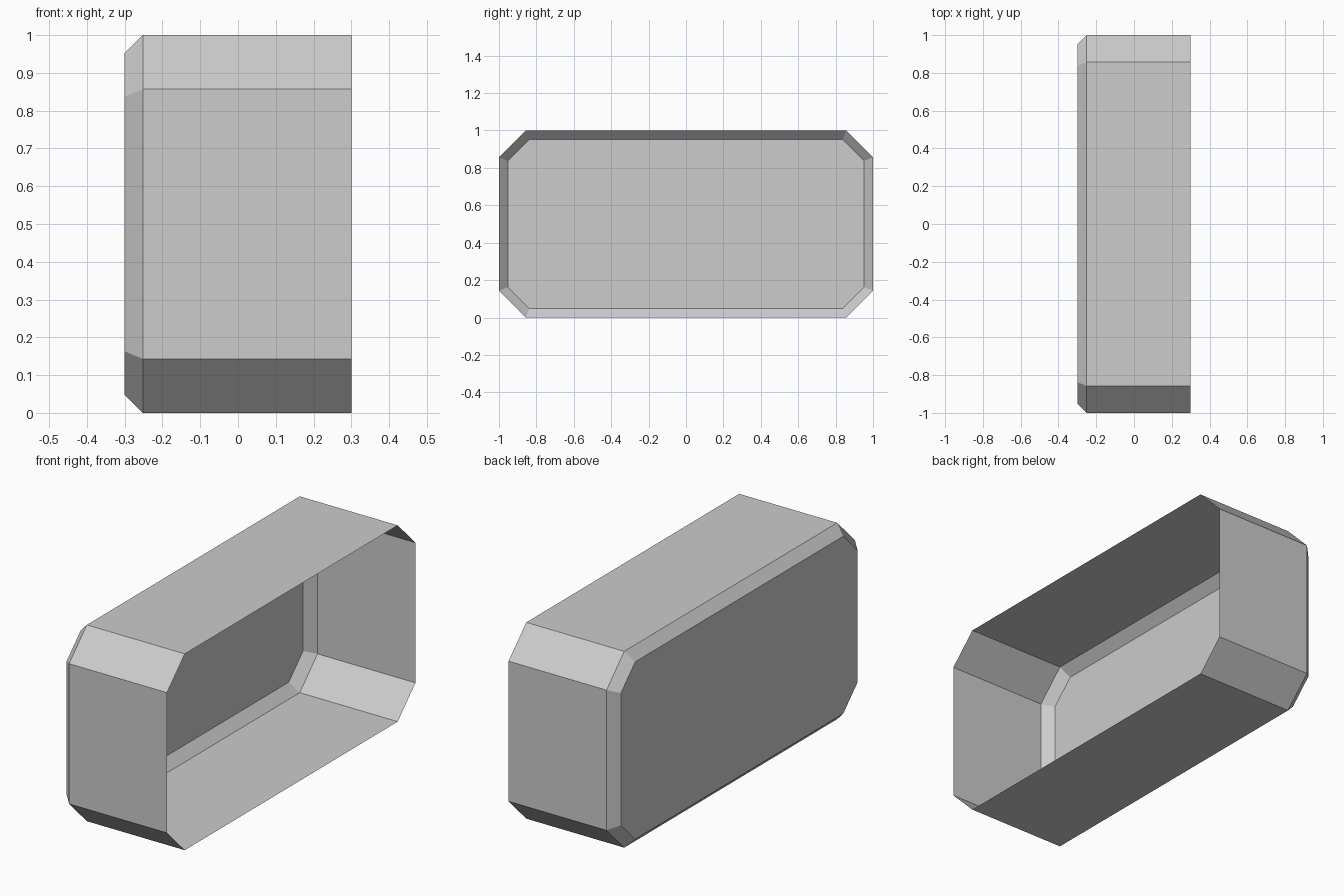
import bpy
import bmesh
import math

cube = bpy.data.objects.get("Cube")
if cube:
    bpy.data.objects.remove(cube, do_unlink=True)

DEPTH, HALF_X = 1.0, 0.3          # half length along y, half width along x
HEIGHT, CHAMFER, INSET = 1.0, 0.143, 0.048


def material(name, rgb):
    mat = bpy.data.materials.new(name)
    mat.use_nodes = True
    mat.diffuse_color = (*rgb, 1)
    mat.node_tree.nodes["Principled BSDF"].inputs["Base Color"].default_value = (*rgb, 1)
    return mat


def octagon(bm, x, inset):
    """Ring of a chamfered rectangle at x, shrunk evenly by the inset."""
    y, z = DEPTH - inset, HEIGHT / 2 - inset
    c = CHAMFER - inset * (2 - math.sqrt(2))
    corners = [(y, z - c), (y - c, z), (c - y, z), (-y, z - c),
               (-y, c - z), (c - y, -z), (y - c, -z), (y, c - z)]
    return [bm.verts.new((x, a, b + HEIGHT / 2)) for a, b in corners]


# Open shell: mouth at +x, bevelled rim and flat panel at -x
bm = bmesh.new()
rings = [octagon(bm, HALF_X, 0),
         octagon(bm, INSET - HALF_X, 0),
         octagon(bm, -HALF_X, INSET)]
for near, far in zip(rings, rings[1:]):
    for i in range(len(near)):
        j = (i + 1) % len(near)
        bm.faces.new((near[i], near[j], far[j], far[i]))
bm.faces.new(rings[-1])

# Point every face away from the middle of the box
bm.normal_update()
for face in bm.faces:
    outward = face.calc_center_median()
    outward.z -= HEIGHT / 2
    if face.normal.dot(outward) < 0:
        face.normal_flip()

mesh = bpy.data.meshes.new("open_box_shell")
bm.to_mesh(mesh)
bm.free()
mesh.materials.append(material("light grey", (0.604, 0.604, 0.604)))
shell = bpy.data.objects.new("open_box_shell", mesh)
bpy.context.collection.objects.link(shell)
